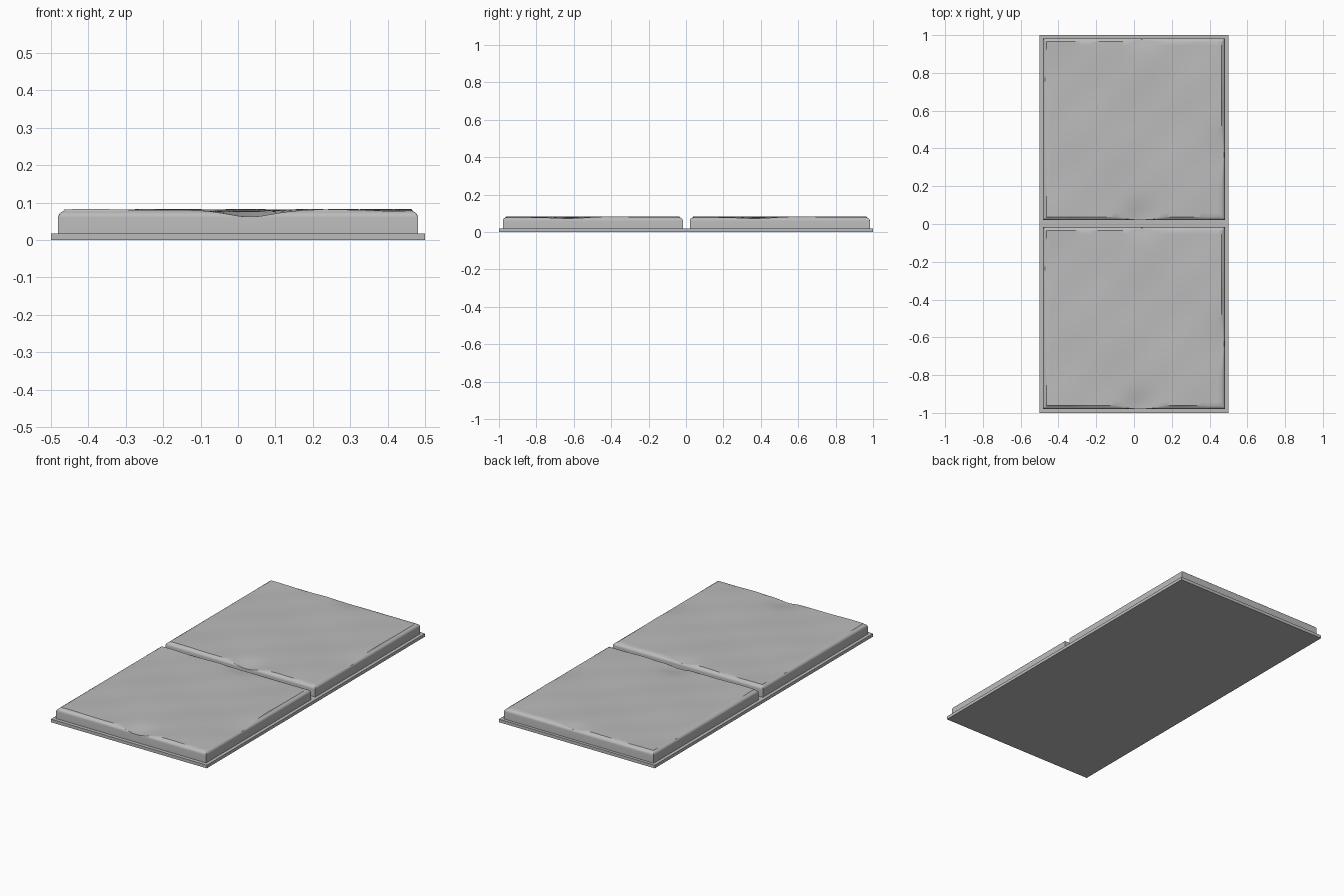
import bpy, bmesh, math

cube = bpy.data.objects.get("Cube")
if cube:
    bpy.data.objects.remove(cube, do_unlink=True)

# One stone colour throughout
stone = bpy.data.materials.new("stone_grey")
stone.use_nodes = True
GREY = (0.5, 0.5, 0.5, 1)
stone.diffuse_color = GREY
stone.node_tree.nodes["Principled BSDF"].inputs["Base Color"].default_value = GREY

BASE_TOP = 0.018
HALF = 0.481
TOP = 0.077
ROUND = 0.017


def finish(bm, name):
    bmesh.ops.recalc_face_normals(bm, faces=bm.faces)
    mesh = bpy.data.meshes.new(name)
    bm.to_mesh(mesh)
    bm.free()
    mesh.materials.append(stone)
    obj = bpy.data.objects.new(name, mesh)
    bpy.context.collection.objects.link(obj)
    return obj


def dent(x, y, cx, cy, wx, wy, depth):
    return depth * math.exp(-((x - cx) / wx) ** 2 - ((y - cy) / wy) ** 2)


def worn_surface(x, y):
    # Gentle hand-cut ripples, with chipped hollows at the edges
    z = TOP + 0.003
    z += 0.0025 * math.sin(9 * x + 4 * y + 3.4) * math.cos(8 * y - 3 * x)
    z += 0.0015 * math.sin(19 * x - 7 * y) * math.sin(13 * y + 1)
    z -= dent(x, y, 0.03, -HALF, 0.08, 0.09, 0.015)
    z -= dent(x, y, 0.03, HALF, 0.08, 0.05, 0.008)
    z -= dent(x, y, HALF, -0.15, 0.06, 0.14, 0.006)
    z -= dent(x, y, -HALF, 0.2, 0.05, 0.16, 0.004)
    return z


def rounded_edge(t):
    # Height of the rounded rim at distance t inside the edge
    if t >= ROUND:
        return 1
    return TOP - ROUND + math.sqrt(ROUND ** 2 - (ROUND - t) ** 2)


# Grid lines: rim steps close together, then even spacing across the middle
rim = [ROUND * (1 - math.cos(math.radians(a))) for a in range(0, 90, 15)] + [ROUND]
steps = 44
inner = HALF - ROUND
middle = [-inner + 2 * inner * i / steps for i in range(1, steps)]
lines = [t - HALF for t in rim] + middle + [HALF - t for t in reversed(rim)]


def paving_slab(name, cy):
    bm = bmesh.new()
    rows = []
    for y in lines:
        row = []
        for x in lines:
            t = min(HALF - abs(x), HALF - abs(y))
            z = min(rounded_edge(max(t, 0)), worn_surface(x, y))
            row.append(bm.verts.new((x, cy + y, z)))
        rows.append(row)
    for a, b in zip(rows, rows[1:]):
        for i in range(len(lines) - 1):
            bm.faces.new((a[i], a[i + 1], b[i + 1], b[i]))
    # Upright sides down to the base, closed underneath
    border = [e for e in bm.edges if e.is_boundary]
    walls = bmesh.ops.extrude_edge_only(bm, edges=border)["geom"]
    for v in walls:
        if isinstance(v, bmesh.types.BMVert):
            v.co.z = BASE_TOP - 0.002
    bmesh.ops.holes_fill(bm, edges=[e for e in bm.edges if e.is_boundary], sides=0)
    obj = finish(bm, name)
    bpy.ops.object.select_all(action='DESELECT')
    obj.select_set(True)
    bpy.context.view_layer.objects.active = obj
    bpy.ops.object.shade_smooth_by_angle(angle=math.radians(30))


# Thin base plate
bm = bmesh.new()
bmesh.ops.create_cube(bm, size=1)
for v in bm.verts:
    v.co = (v.co.x, v.co.y * 2, (v.co.z + 0.5) * BASE_TOP)
finish(bm, "base_plate")

# Two matching slabs with a joint between them
paving_slab("front_slab", -0.498)
paving_slab("back_slab", 0.502)
